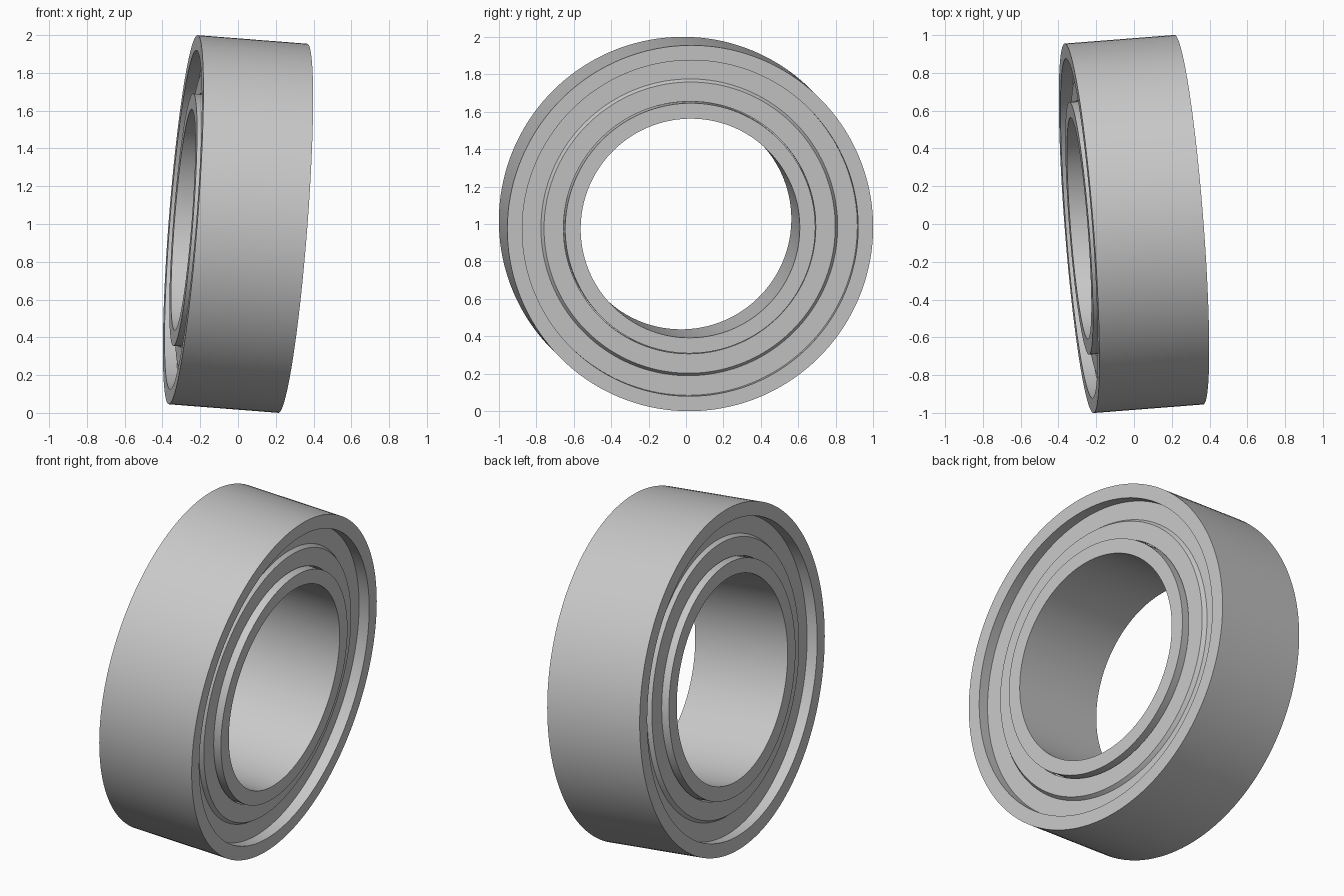
import bpy, bmesh, math
from mathutils import Vector

cube = bpy.data.objects.get("Cube")
if cube:
    bpy.data.objects.remove(cube)

SEGMENTS = 144
HALF_WIDTH = 0.292
AXIS = Vector((1, 0.078, -0.078)).normalized()

steel = bpy.data.materials.new("grey steel")
steel.use_nodes = True
COLOUR = (0.58, 0.58, 0.58, 1)
steel.diffuse_color = COLOUR
steel.node_tree.nodes["Principled BSDF"].inputs["Base Color"].default_value = COLOUR


def lathe(name, profile):
    """Sweep a closed (radius, height) profile around the tilted bearing axis."""
    bm = bmesh.new()
    rings = []
    for i in range(SEGMENTS):
        a = 2 * math.pi * i / SEGMENTS
        rings.append([bm.verts.new((r * math.cos(a), r * math.sin(a), h))
                      for r, h in profile])
    n = len(profile)
    for i in range(SEGMENTS):
        here, after = rings[i], rings[(i + 1) % SEGMENTS]
        for j in range(n):
            k = (j + 1) % n
            bm.faces.new((here[j], after[j], after[k], here[k]))
    bmesh.ops.recalc_face_normals(bm, faces=bm.faces)
    mesh = bpy.data.meshes.new(name)
    bm.to_mesh(mesh)
    bm.free()
    mesh.materials.append(steel)
    obj = bpy.data.objects.new(name, mesh)
    bpy.context.collection.objects.link(obj)
    obj.rotation_euler = AXIS.to_track_quat('Z', 'Y').to_euler()
    obj.location = (0, 0, 1)
    bpy.ops.object.select_all(action='DESELECT')
    obj.select_set(True)
    bpy.context.view_layer.objects.active = obj
    bpy.ops.object.shade_smooth_by_angle(angle=math.radians(30))
    return obj


def race(name, inner, outer):
    h = HALF_WIDTH
    return lathe(name, [(inner, -h), (outer, -h), (outer, h), (inner, h)])


# Outer and inner races, flush at both ends
race("outer_race", 0.9, 0.98)
race("inner_race", 0.587, 0.67)

# Recessed stepped shield closing each end
shield = [(0.91, 0.228), (0.795, 0.228), (0.78, 0.25),
          (0.676, 0.25), (0.676, 0.2), (0.91, 0.2)]
for side, sign in (("left", 1), ("right", -1)):
    lathe(side + "_shield", [(r, sign * h) for r, h in shield])

# Hidden filler ring behind the shields, seen only through the narrow gap
lathe("inner_cage", [(0.66, -0.19), (0.91, -0.19), (0.91, 0.19), (0.66, 0.19)])
